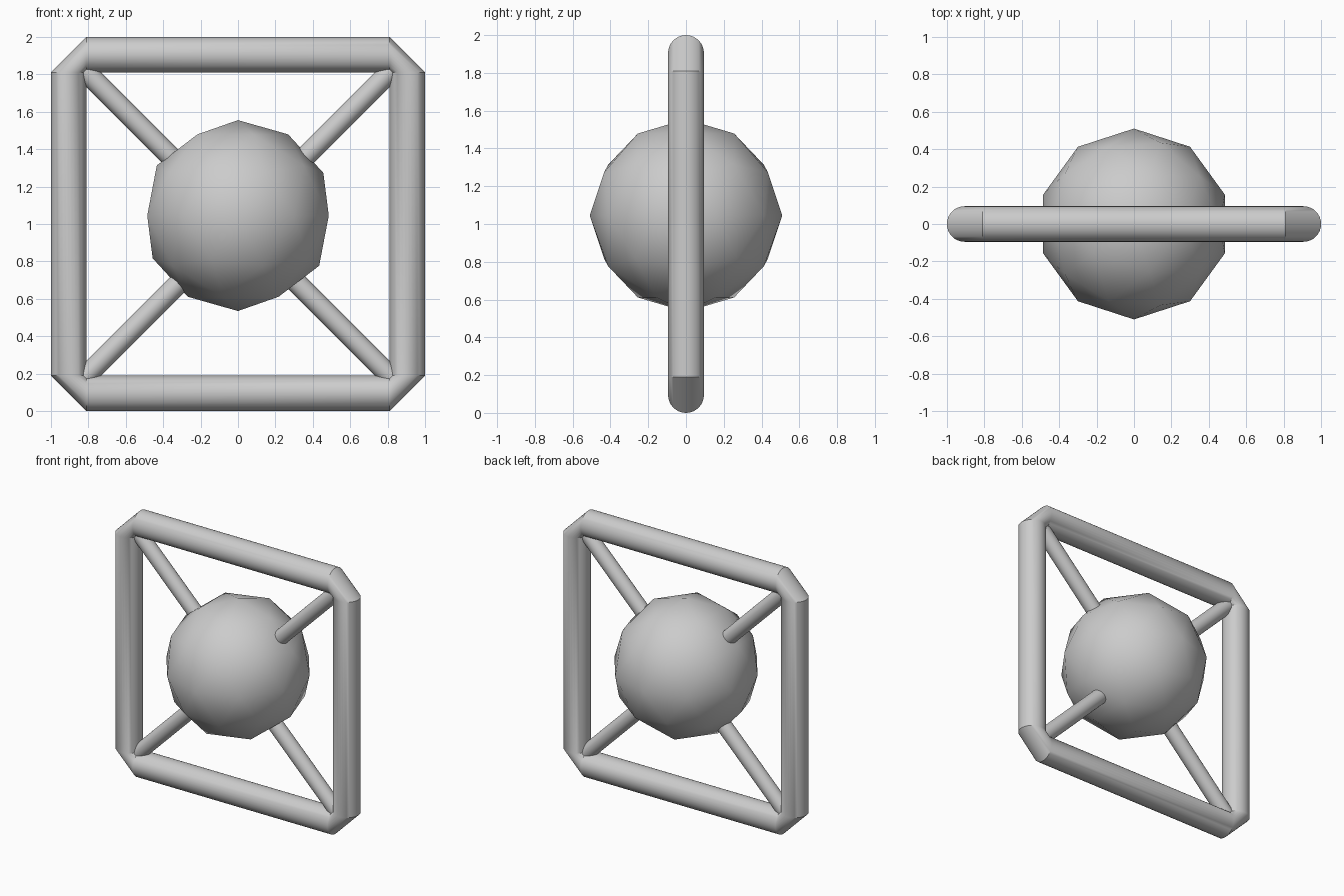
import bpy, bmesh
from math import cos, sin, pi, radians
from mathutils import Vector

if "Cube" in bpy.data.objects:
    bpy.data.objects.remove(bpy.data.objects["Cube"])

R = 0.095        # frame tube radius
INNER = 0.81     # half-width of the frame opening
MID = 1.0        # height of the frame centre
SIDES = 32


def smooth(obj, angle=30):
    bpy.ops.object.select_all(action='DESELECT')
    obj.select_set(True)
    bpy.context.view_layer.objects.active = obj
    bpy.ops.object.shade_smooth_by_angle(angle=radians(angle))


# Square tube frame: each corner swings the round section about the inner corner in one step
bm = bmesh.new()
rings = []
for k in range(4):
    a = pi / 4 + k * pi / 2
    sx, sz = (1 if cos(a) > 0 else -1), (1 if sin(a) > 0 else -1)
    pivot = Vector((sx * INNER, 0, MID + sz * INNER))
    for b in (k * pi / 2, (k + 1) * pi / 2):
        out = Vector((cos(b), 0, sin(b)))
        rings.append([bm.verts.new(pivot + out * R * (1 - cos(t)) + Vector((0, R * sin(t), 0)))
                      for t in (2 * pi * i / SIDES for i in range(SIDES))])
for n, ring in enumerate(rings):
    nxt = rings[(n + 1) % len(rings)]
    for i in range(SIDES):
        j = (i + 1) % SIDES
        bm.faces.new((ring[i], ring[j], nxt[j], nxt[i]))
bmesh.ops.remove_doubles(bm, verts=bm.verts, dist=1e-5)
bmesh.ops.recalc_face_normals(bm, faces=bm.faces)
mesh = bpy.data.meshes.new("square_frame")
bm.to_mesh(mesh)
bm.free()
frame = bpy.data.objects.new("square_frame", mesh)
bpy.context.collection.objects.link(frame)
smooth(frame)

# Crossed diagonal rods, ending inside the frame corners
for side, name in ((1, "diagonal_rod_rising"), (-1, "diagonal_rod_falling")):
    bpy.ops.mesh.primitive_cylinder_add(vertices=SIDES, radius=0.055, depth=2 * 0.85 * 2 ** 0.5,
                                        location=(0, 0, MID), rotation=(0, side * pi / 4, 0))
    bpy.context.object.name = name
    smooth(bpy.context.object)

# Central ball, low-poly with smooth shading
bpy.ops.mesh.primitive_ico_sphere_add(subdivisions=2, radius=0.51, location=(0, 0, 1.045))
ball = bpy.context.object
ball.name = "center_ball"
smooth(ball, 60)
